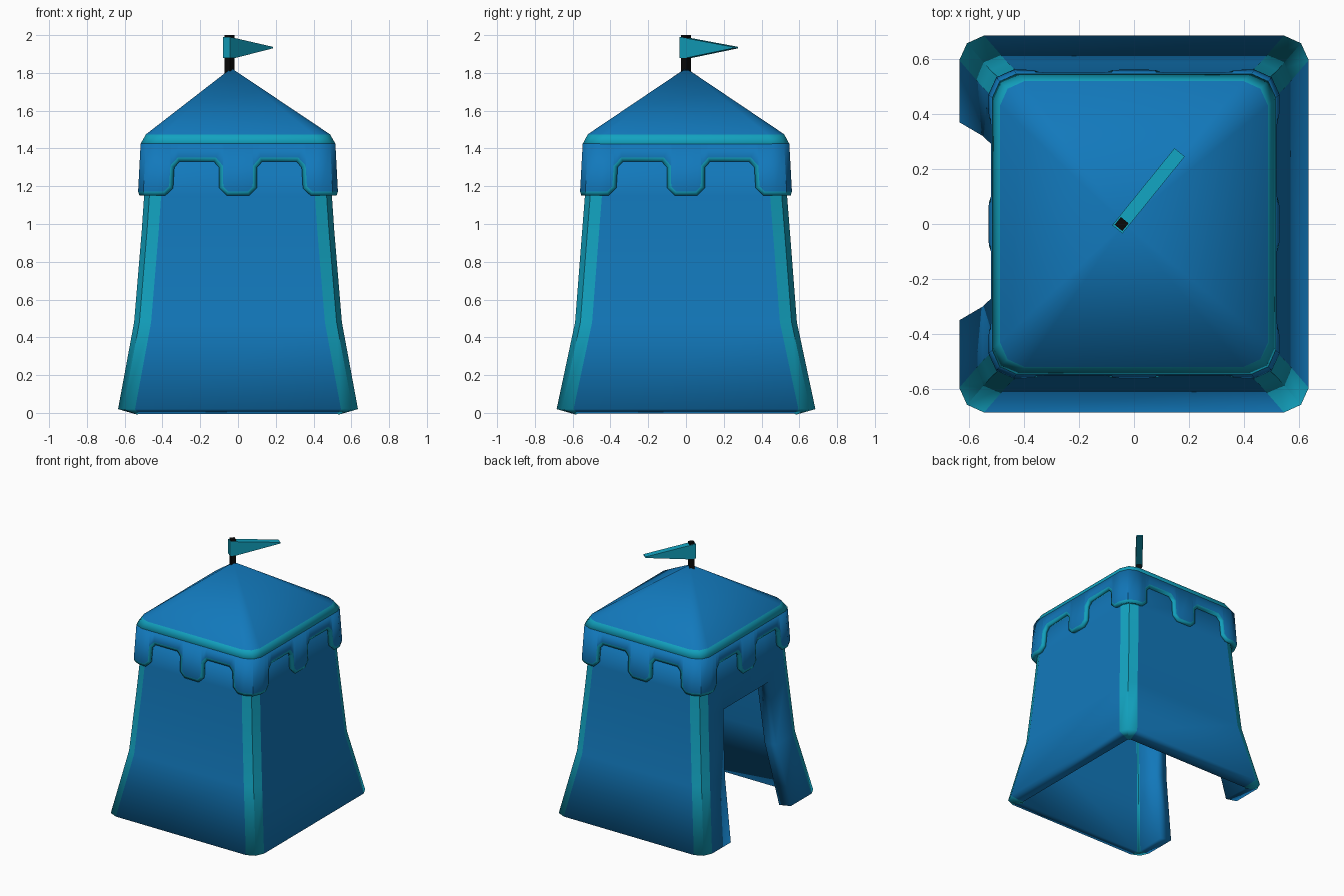
import bpy, math
from mathutils import Vector

if "Cube" in bpy.data.objects:
    bpy.data.objects.remove(bpy.data.objects["Cube"])


def material(name, rgb):
    m = bpy.data.materials.new(name)
    m.diffuse_color = (*rgb, 1)
    m.use_nodes = True
    m.node_tree.nodes["Principled BSDF"].inputs["Base Color"].default_value = m.diffuse_color
    return m


BLUE = material("blue_cloth", (0.006, 0.19, 0.5))
TEAL = material("teal_trim", (0.006, 0.36, 0.52))
BLACK = material("black_pole", (0.003, 0.003, 0.003))


def make(name, verts, faces, mats, idx=None, smooth=None, thick=0, rim=0, even=True):
    me = bpy.data.meshes.new(name)
    me.from_pydata(verts, [], faces)
    for m in mats:
        me.materials.append(m)
    if idx:
        for p, i in zip(me.polygons, idx):
            p.material_index = i
    ob = bpy.data.objects.new(name, me)
    bpy.context.collection.objects.link(ob)
    if smooth:
        bpy.ops.object.select_all(action='DESELECT')
        ob.select_set(True)
        bpy.context.view_layer.objects.active = ob
        bpy.ops.object.shade_smooth_by_angle(angle=math.radians(smooth))
    if thick:
        s = ob.modifiers.new("thickness", 'SOLIDIFY')
        s.thickness = thick
        s.offset = -1
        s.use_even_offset = even
        s.material_offset_rim = rim
    return ob


def ring(hx, hy, z, r=0.09, k=0.028, door=None):
    """Rectangle with two-segment corners, counter-clockwise; optional door points on -x."""
    p = [(hx, hy - r), (hx - k, hy - k), (hx - r, hy),
         (-hx + r, hy), (-hx + k, hy - k), (-hx, hy - r)]
    if door:
        p += [(-hx, door + 0.01), (-hx, -door + 0.01)]
    p += [(-hx, -hy + r), (-hx + k, -hy + k), (-hx + r, -hy),
          (hx - r, -hy), (hx - k, -hy + k), (hx, -hy + r)]
    return [(x, y, z) for x, y in p]


# Tent walls: flared loft with teal corner strips and a doorway on -x
levels = [(0.635, 0.685, 0.02, 0.36), (0.55, 0.587, 0.48, 0.31), (0.51, 0.55, 0.96, 0.272),
          (0.497, 0.535, 1.15, 0.26), (0.485, 0.525, 1.40, 0.25)]
verts, faces, idx = [], [], []
for hx, hy, z, d in levels:
    verts += ring(hx, hy, z, door=d)
N = 14
for l in range(len(levels) - 1):
    for j in range(N):
        if j == 6 and l < 2:
            continue
        a, b = l * N + j, l * N + (j + 1) % N
        faces.append((a, b, b + N, a + N))
        idx.append(int(j in (0, 1, 3, 4, 8, 9, 11, 12)))
make("tent_walls", verts, faces, [BLUE, TEAL], idx, smooth=20, thick=0.1)

# Roof: teal shoulder band and blue pyramid
verts = ring(0.516, 0.546, 1.425) + ring(0.487, 0.52, 1.475) + [(-0.035, 0, 1.825)]
faces, idx = [], []
for j in range(12):
    n = (j + 1) % 12
    faces += [(j, n, n + 12, j + 12), (j + 12, n + 12, 24)]
    idx += [1, 0]
make("roof", verts, faces, [BLUE, TEAL], idx, smooth=40, thick=0.03)

# Valance: battlement-cut skirt with a teal trim row along its lower edge
ZB, ZT, HX, HY, R, K, TRIM = 1.15, 1.425, 0.53, 0.562, 0.09, 0.028, 0.022


def side_path(end, i, o):
    half = [(end, 0), (o + .04, 0), (o, .04), (o - .003, .15), (o - .03, .18),
            (i + .03, .18), (i + .003, .15), (i, .04), (i - .04, 0)]
    left = [Vector((-u, ZB + z)) for u, z in half]
    return left + [Vector((-p.x, p.y)) for p in reversed(left)]


def inset(path, d):
    out, up = [], Vector((0, 1))
    norms = [up] + [Vector((-(b - a).y, (b - a).x)).normalized()
                    for a, b in zip(path, path[1:])] + [up]
    for p, n1, n2 in zip(path, norms, norms[1:]):
        m = (n1 + n2).normalized()
        out.append(p + m * (d / max(0.5, m.dot(n1))))
    return out


def place(side, u, dist, z):
    x, y = [(u, -dist), (dist, u), (-u, dist), (-dist, -u)][side]
    f = 1 - 0.027 * (z - ZB) / (ZT - ZB)
    return (x * f, y * f, z)


cols = []
for side in range(4):
    half, dist = (HX, HY) if side % 2 == 0 else (HY, HX)
    path = side_path(half - R, 0.1, 0.345 if side % 2 == 0 else 0.37)
    for p, q in zip(path, inset(path, TRIM)):
        cols.append((place(side, p.x, dist - .008, p.y), place(side, q.x, dist, q.y),
                     place(side, q.x, dist, ZT)))
    c = (half - K, dist - K)
    cols.append((place(side, c[0] - .006, c[1] - .006, ZB),
                 place(side, *c, ZB + TRIM), place(side, *c, ZT)))
verts = [v for c in cols for v in c]
faces, idx = [], []
for j in range(len(cols)):
    a, b = 3 * j, 3 * ((j + 1) % len(cols))
    faces += [(a, b, b + 1, a + 1), (a + 1, b + 1, b + 2, a + 2)]
    idx += [1, 0]
make("valance", verts, faces, [BLUE, TEAL], idx, smooth=30, thick=0.035, rim=1, even=False)

# Pole and pennant, turned to fly diagonally
PX, ANG = -0.045, math.radians(51)


def prism(name, outline, half, mat):
    """Extrude a (distance along flag, z) outline sideways by +-half."""
    n = len(outline)
    v = [(t, s * half, z) for s in (-1, 1) for t, z in outline]
    f = [tuple(range(n)), tuple(range(2 * n - 1, n - 1, -1))]
    f += [(i, i + n, (i + 1) % n + n, (i + 1) % n) for i in range(n)]
    ob = make(name, v, f, [mat])
    ob.location.x = PX
    ob.rotation_euler.z = ANG


prism("flag_pole", [(-.018, 1.78), (.018, 1.78), (.018, 2.0), (-.018, 2.0)], 0.018, BLACK)
prism("pennant", [(-.025, 1.88), (.025, 1.88), (.335, 1.93), (.335, 1.938),
                  (.025, 1.983), (-.025, 1.99)], 0.024, TEAL)
